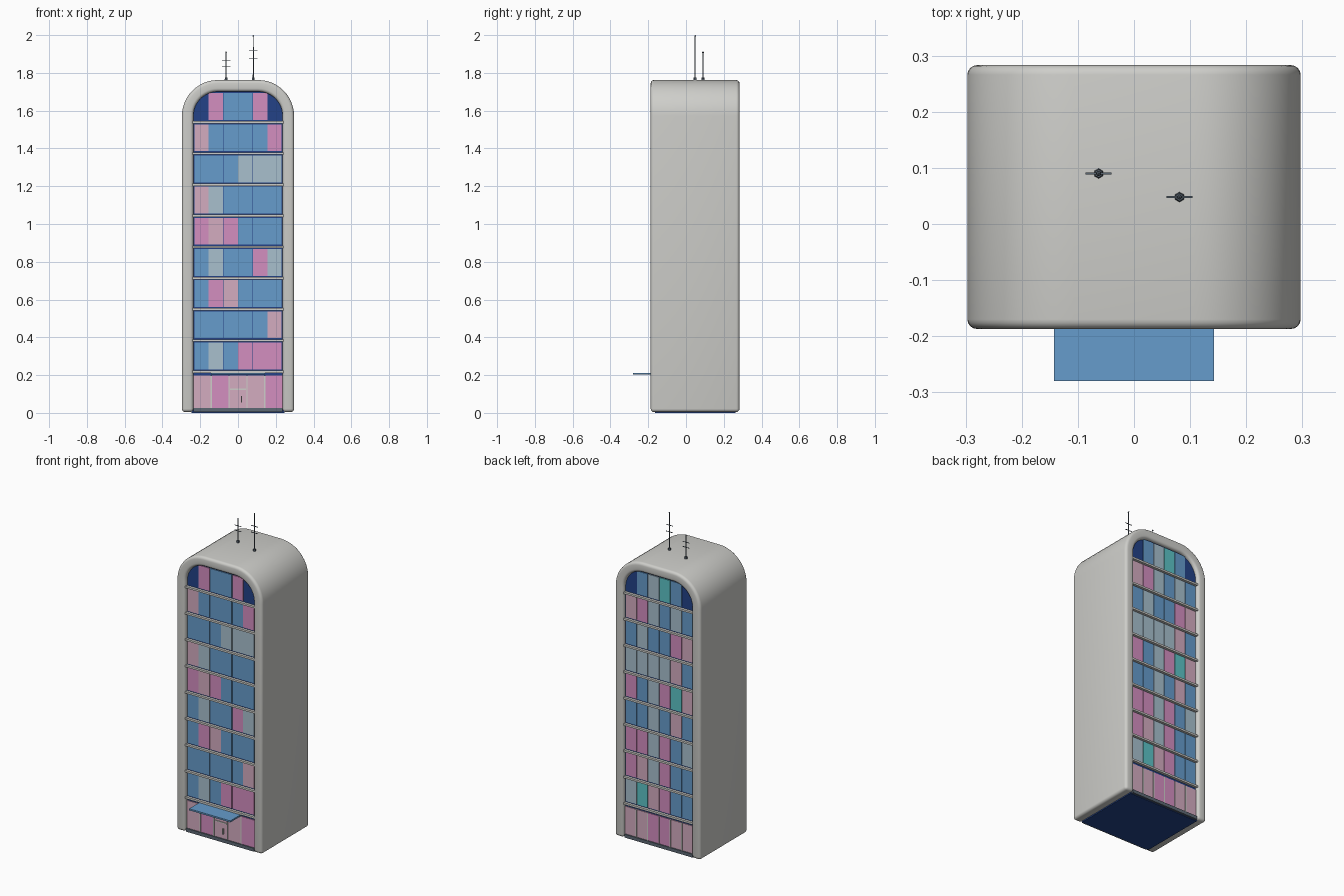
import bpy, bmesh, math
from mathutils import Matrix, Vector

if "Cube" in bpy.data.objects:
    bpy.data.objects.remove(bpy.data.objects["Cube"])


def mat(name, r, g, b):
    m = bpy.data.materials.new(name)
    lin = [(c / 255 / 12.92) if c < 11 else ((c / 255 + 0.055) / 1.055) ** 2.4 for c in (r, g, b)]
    m.diffuse_color = (*lin, 1)
    m.use_nodes = True
    m.node_tree.nodes["Principled BSDF"].inputs["Base Color"].default_value = m.diffuse_color
    return m


SHELL = mat("warm_grey", 206, 206, 202)
NAVY = mat("navy", 35, 66, 135)
SLATE = mat("slate", 92, 104, 116)
GLASS = {
    "B": mat("blue_glass", 102, 156, 204),
    "G": mat("pale_blue_glass", 168, 192, 206),
    "P": mat("pink_glass", 212, 142, 192),
    "D": mat("dusty_pink_glass", 212, 172, 192),
    "T": mat("teal_glass", 92, 196, 198),
}
KEYS = list(GLASS)
Y0, Y1 = -0.187, 0.283          # front and back of the shell
RECESS = 0.022                  # glazing depth behind the shell edge
HALF = 0.236                    # half width of the opening
PITCH, FLOOR0 = 0.165, 0.218    # storey height and first floor band


def finish(name, bm, mats, smooth=False):
    bmesh.ops.recalc_face_normals(bm, faces=bm.faces)
    me = bpy.data.meshes.new(name)
    bm.to_mesh(me)
    bm.free()
    ob = bpy.data.objects.new(name, me)
    bpy.context.collection.objects.link(ob)
    for m in mats:
        me.materials.append(m)
    if smooth:
        bpy.context.view_layer.objects.active = ob
        ob.select_set(True)
        bpy.ops.object.shade_smooth_by_angle(angle=math.radians(35))
        ob.select_set(False)
    return ob


def add_box(bm, x, y, z, index=0):
    """Box from three (low, high) ranges."""
    size = [hi - lo for lo, hi in (x, y, z)]
    mid = [(hi + lo) / 2 for lo, hi in (x, y, z)]
    m = Matrix.Translation(mid) @ Matrix.Diagonal((*size, 1))
    for v in bmesh.ops.create_cube(bm, size=1, matrix=m)["verts"]:
        for f in v.link_faces:
            f.material_index = index


def add_rod(bm, loc, r1, r2, z0, z1, sides):
    bmesh.ops.create_cone(bm, cap_ends=True, segments=sides, radius1=r1, radius2=r2, depth=z1 - z0,
                          matrix=Matrix.Translation((loc[0], loc[1], (z0 + z1) / 2)))


def arch(half, top, r, base, n=12):
    """Arch outline from the lower right, over the top, to the lower left."""
    right = [(half, base)]
    for i in range(n + 1):
        a = math.pi / 2 * i / n
        right.append((half - r + r * math.cos(a), top - r + r * math.sin(a)))
    return right + [(-x, z) for x, z in reversed(right)]


def extrude(bm, faces, depth):
    out = bmesh.ops.extrude_face_region(bm, geom=faces)["geom"]
    bmesh.ops.translate(bm, vec=(0, depth, 0), verts=[g for g in out if isinstance(g, bmesh.types.BMVert)])


# Rounded arched shell, open at front, back and bottom
bm = bmesh.new()
outer = [bm.verts.new((x, Y0, z)) for x, z in arch(0.297, 1.762, 0.19, 0.005)]
inner = [bm.verts.new((x, Y0, z)) for x, z in arch(HALF, 1.701, 0.129, 0.005)]
faces = [bm.faces.new((outer[i], outer[i + 1], inner[i + 1], inner[i])) for i in range(len(outer) - 1)]
extrude(bm, faces, Y1 - Y0)
shell = finish("arched_shell", bm, [SHELL])
bev = shell.modifiers.new("rounded_edges", "BEVEL")
bev.width, bev.segments = 0.017, 4
bev.limit_method, bev.angle_limit = "ANGLE", math.radians(40)
bpy.context.view_layer.objects.active = shell
shell.select_set(True)
bpy.ops.object.modifier_apply(modifier="rounded_edges")
bpy.ops.object.shade_smooth_by_angle(angle=math.radians(35))
shell.select_set(False)

# Navy core behind the glazing
bm = bmesh.new()
core = bm.faces.new([bm.verts.new((x, Y0 + RECESS, z)) for x, z in arch(0.245, 1.71, 0.138, 0.0)])
extrude(bm, [core], Y1 - Y0 - 2 * RECESS)
finish("core", bm, [NAVY])

# Pane colours per storey, top to bottom, from -x to +x ("." stays navy)
FRONT = [".PBBP.", "DBBBBP", "BBBGGG", "DGBBBB", "PDPBBB", "BGBBPG", "BPDBBB", "BBBBBD", "BGBPPP"]
BACK = [".BTGB.", "BGBGPD", "DPBBGB", "BDGGGG", "DTPGBP", "BDBGBB", "GBPGPP", "BBPGDP", "BBPDTG"]


def facade(name, rows, ground, y, out, gaps):
    """Glass panes and floor bands on one open side; out is the outward y sign."""
    ys = sorted((y, y + out * 0.005))
    bm = bmesh.new()
    w = 2 * (HALF - 0.003) / 6
    for r, row in enumerate(rows):
        zc = FLOOR0 + PITCH * (8 - r)
        z = (zc + 0.013, zc + (PITCH - 0.01 if r else 0.156))
        for c, key in enumerate(row):
            if key != ".":
                x = -HALF + 0.003 + c * w
                add_box(bm, (x + 0.002 * (c in gaps), x + w - 0.002 * (c + 1 in gaps)),
                        ys, z, KEYS.index(key))
    # Ground floor panes
    gw = 2 * HALF / len(ground)
    for c, key in enumerate(ground):
        add_box(bm, (-HALF + c * gw, -HALF + (c + 1) * gw), ys, (0.025, 0.198), KEYS.index(key))
    finish(name + "_glass", bm, list(GLASS.values()))
    # Floor bands
    bm = bmesh.new()
    ys = sorted((y - out * 0.005, y + out * 0.016))
    for i in range(9):
        z = FLOOR0 + PITCH * i
        add_box(bm, (-HALF - 0.004, HALF + 0.004), ys, (z - 0.006, z + 0.006))
    # Ground floor mullions
    ys = sorted((y, y + out * 0.009))
    for c in range(1, len(ground)):
        x = -HALF + c * gw
        add_box(bm, (x - 0.003, x + 0.003), ys, (0.025, 0.198))
    finish(name + "_bands", bm, [SHELL])
    # Sill at ground level
    bm = bmesh.new()
    add_box(bm, (-HALF, HALF), sorted((y, y + out * 0.012)), (0.004, 0.025))
    finish(name + "_sill", bm, [SLATE])


facade("front", FRONT, "DPDDP", Y0 + RECESS, -1, {0, 2, 4, 6})
facade("back", BACK, "DDPPDD", Y1 - RECESS, 1, set(range(7)))

# Entrance door bar and handle
bm = bmesh.new()
yd = Y0 + RECESS
add_box(bm, (-0.042, 0.042), (yd - 0.009, yd), (0.122, 0.128))
add_box(bm, (0.016, 0.022), (yd - 0.014, yd), (0.055, 0.09))
finish("door_handle", bm, [SHELL])

# Entrance canopy
bm = bmesh.new()
add_box(bm, (-0.143, 0.143), (-0.28, yd), (0.202, 0.212))
finish("canopy", bm, [GLASS["B"]])

# Roof masts: base, pole, crossbars and tip
for name, loc, top, bars in (("left_mast", (-0.063, 0.09), 1.91, (1.833, 1.865)),
                             ("right_mast", (0.081, 0.048), 1.996, (1.875, 1.917))):
    bm = bmesh.new()
    add_rod(bm, loc, 0.010, 0.007, 1.755, 1.775, 6)
    add_rod(bm, loc, 0.0035, 0.0025, 1.76, top, 6)
    for z in bars:
        add_box(bm, (loc[0] - 0.023, loc[0] + 0.023), (loc[1] - 0.0015, loc[1] + 0.0015),
                (z - 0.0015, z + 0.0015))
    bmesh.ops.create_icosphere(bm, subdivisions=1, radius=0.005,
                               matrix=Matrix.Translation(Vector((*loc, top - 0.001))))
    finish(name, bm, [SLATE])
